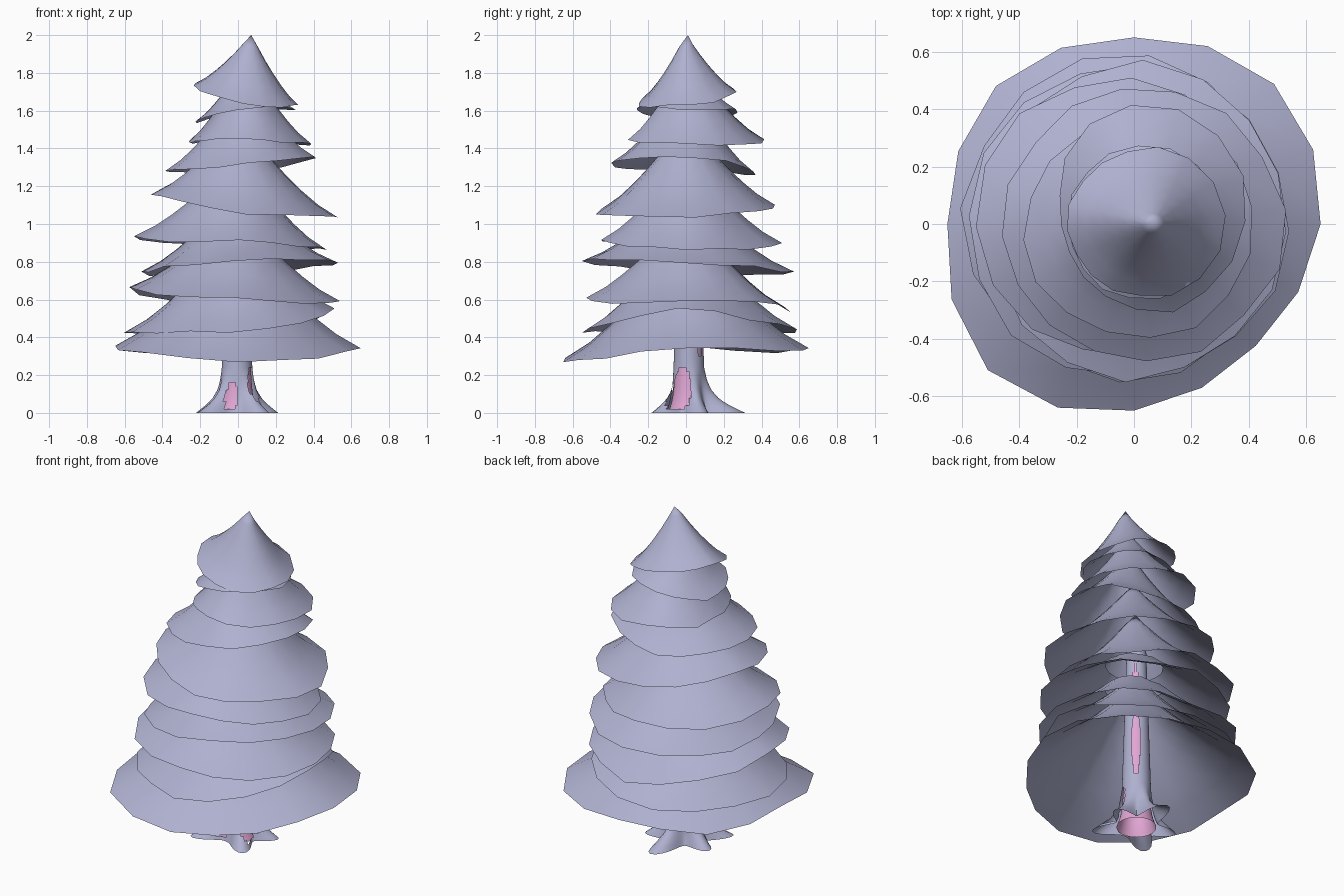
import bpy, bmesh, math, random

if "Cube" in bpy.data.objects:
    bpy.data.objects.remove(bpy.data.objects["Cube"])
random.seed(4)

def material(name, col):
    m = bpy.data.materials.new(name)
    m.diffuse_color = (*col, 1)
    m.use_nodes = True
    m.node_tree.nodes["Principled BSDF"].inputs["Base Color"].default_value = m.diffuse_color
    return m

LAVENDER = material("lavender grey", (0.43, 0.44, 0.63))
PINK = material("pink", (0.75, 0.38, 0.66))

def finish(bm, name, mat, angle):
    me = bpy.data.meshes.new(name)
    bm.to_mesh(me)
    bm.free()
    ob = bpy.data.objects.new(name, me)
    bpy.context.collection.objects.link(ob)
    me.materials.append(mat)
    bpy.context.view_layer.objects.active = ob
    ob.select_set(True)
    bpy.ops.object.shade_smooth_by_angle(angle=math.radians(angle))
    ob.select_set(False)
    return ob

def around(v, a):
    """Smooth closed curve through evenly spaced values, starting at the right and going to the back."""
    n = len(v)
    if n == 4:
        r, b, l, f = v
        return ((r + b + l + f) / 4 + (r - l) / 2 * math.cos(a)
                + (b - f) / 2 * math.sin(a) + (r + l - b - f) / 4 * math.cos(2 * a))
    t = a / (2 * math.pi) * n
    i = math.floor(t)
    t -= i
    p0, p1, p2, p3 = (v[(i + k) % n] for k in (-1, 0, 1, 2))
    return p1 + .5 * t * (p2 - p0 + t * (2 * p0 - 5 * p1 + 4 * p2 - p3 + t * (3 * (p1 - p2) + p3 - p0)))

# Flared branch skirts: rim radii, rim heights, apex x, apex z, open inside or not
TIERS = [
    ((.325, .26, .23, .25), (1.63, 1.71, 1.73, 1.64), .07, 2.00, False),
    ((.30, .27, .23, .26), (1.61, 1.59, 1.54, 1.61), .05, 1.88, False),
    ((.39, .41, .25, .30), (1.42, 1.44, 1.43, 1.455), .04, 1.87, False),
    ((.42, .37, .38, .40), (1.36, 1.27, 1.28, 1.31), .03, 1.74, False),
    ((.52, .47, .45, .47), (1.04, 1.09, 1.16, 1.06), .01, 1.55, False),
    ((.46, .46, .50, .54, .54, .50, .44, .45), (.87, .87, .89, .91, .93, .91, .91, .89),
     .00, 1.36, False),
    ((.52, .56, .51, .54), (.80, .74, .74, .80), .00, 1.18, True),
    ((.54, .54, .55, .57, .58, .56, .53, .53), (.60, .59, .54, .60, .66, .62, .60, .57),
     .00, 1.06, True),
    ((.50, .54, .60, .60, .59, .56, .54, .52), (.55, .49, .43, .42, .43, .43, .42, .48),
     .00, 0.98, False),
    ((.65, .69, .65, .68, .65, .72, .65, .60), (.35, .325, .345, .32, .345, .315, .275, .29),
     .00, 0.92, False),
]
PROFILE = [(1, 0), (.80, .13), (.64, .27), (.47, .44), (.30, .63), (.14, .83)]
SEG = 16

for n, (radii, heights, ax, top, hollow) in enumerate(TIERS):
    bm = bmesh.new()
    turn = random.random() if n < 9 else 0
    jit = [(random.uniform(-.02, .03), random.uniform(-.01, .01)) for _ in range(SEG)]
    rings = []
    for fr, fz in PROFILE[:5] if hollow else PROFILE:
        ring = []
        for i in range(SEG):
            a = 2 * math.pi * (i + turn) / SEG
            r = around(radii, a) * (1 + (jit[i][0] * fr if n < 9 else 0)) * fr
            z0 = around(heights, a) + jit[i][1]
            ring.append(bm.verts.new((r * math.cos(a) + ax * (1 - fr),
                                      r * math.sin(a), z0 + (top - z0) * fz)))
        rings.append(ring)
    for lo, hi in zip(rings, rings[1:]):
        for i in range(SEG):
            j = (i + 1) % SEG
            bm.faces.new((lo[i], lo[j], hi[j], hi[i]))
    if not hollow:
        tip = bm.verts.new((ax, 0.01, top))
        for i in range(SEG):
            bm.faces.new((rings[-1][i], rings[-1][(i + 1) % SEG], tip))
    finish(bm, f"branch_tier_{n + 1}", LAVENDER, 60)

# Hollow trunk bark with flared roots; tapered openings show the pink core
ROOTS = [(85, .30), (20, .23), (-50, .25), (-140, .27), (160, .23)]
FLARE = [(0, 1), (.03, .66), (.07, .34), (.12, .15), (.17, .06), (.24, 0), (2, 0)]
OPENINGS = [(-106, .01, .17, 17), (-24, .01, .25, 30), (48, .30, .72, 18),
            (45, .75, 1.0, 20), (-60, .35, .6, 15)]
N = 64
heights = [.02 * i for i in range(13)] + [.24 + .06 * i for i in range(1, 17)]

def flare_at(z):
    for (z0, f0), (z1, f1) in zip(FLARE, FLARE[1:]):
        if z <= z1:
            return f0 + (f1 - f0) * (z - z0) / (z1 - z0)

def tube(name, mat, bark):
    bm = bmesh.new()
    rings = []
    for z in heights:
        ring = []
        fl = flare_at(z)
        for i in range(N):
            a = 2 * math.pi * i / N
            core = .088 - .03 * z + .03 * fl
            r = core if bark else core - .008
            if bark:
                for deg, length in ROOTS:
                    c = max(0, math.cos(a - math.radians(deg)))
                    r = max(r, core + (length - core) * fl * c ** 17)
            ring.append(bm.verts.new((r * math.cos(a) - .005, r * math.sin(a) + .015, z)))
        rings.append(ring)
    for lo, hi in zip(rings, rings[1:]):
        zc = (lo[0].co.z + hi[0].co.z) / 2
        for i in range(N):
            j = (i + 1) % N
            deg = 360 * (i + .5) / N
            gap = False
            for od, z0, z1, w in OPENINGS:
                if z0 < zc < z1:
                    wide = w * math.sin(math.pi * (zc - z0) / (z1 - z0)) ** .5
                    gap |= abs((deg - od + 180) % 360 - 180) < wide
            if not (bark and gap):
                bm.faces.new((lo[i], lo[j], hi[j], hi[i]))
    finish(bm, name, mat, 50)

tube("trunk_bark", LAVENDER, True)
tube("trunk_core", PINK, False)
